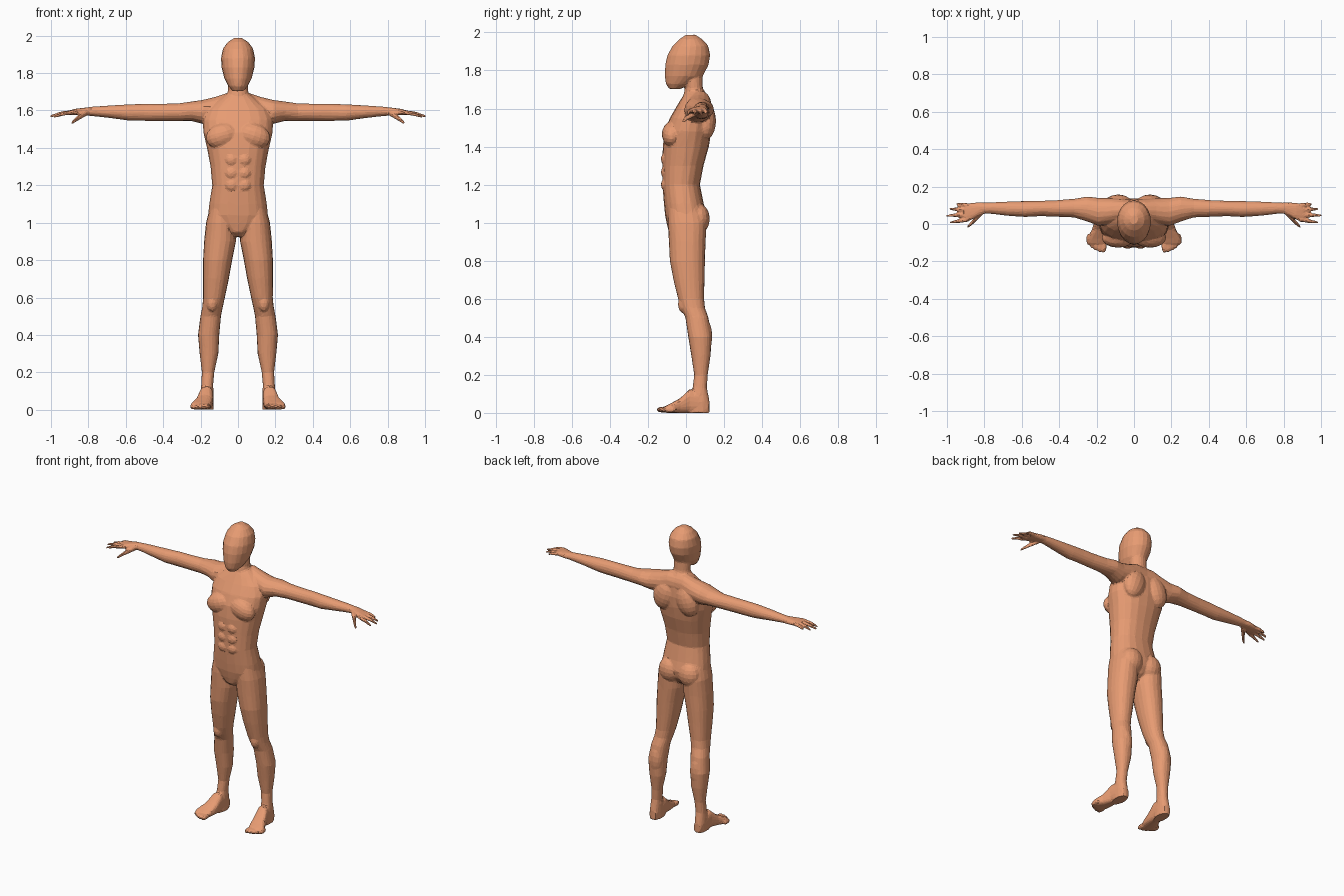
import bpy, bmesh, math
from mathutils import Vector, Matrix

bm = bmesh.new()
X, Y, Z = Vector((1, 0, 0)), Vector((0, 1, 0)), Vector((0, 0, 1))


def loft(rings, u, v, n=2.0, sides=20):
    """Closed skin through (centre, radius_u, radius_v) superellipse rings."""
    loops = []
    for c, ru, rv in rings:
        loop = []
        for i in range(sides):
            a = 2 * math.pi * i / sides
            ca, sa = math.cos(a), math.sin(a)
            p = Vector(c) + u * ru * math.copysign(abs(ca) ** (2 / n), ca)
            p += v * rv * math.copysign(abs(sa) ** (2 / n), sa)
            p.z = max(p.z, 0.0)
            loop.append(bm.verts.new(p))
        loops.append(loop)
    for a, b in zip(loops, loops[1:]):
        for i in range(sides):
            j = (i + 1) % sides
            bm.faces.new((a[i], a[j], b[j], b[i]))
    bm.faces.new(loops[0])
    bm.faces.new(loops[-1])


def column(rows, s=1, n=2.0):
    """Upright form, rows of (z, centre x, half width, front y, back y)."""
    loft([((s * cx, (f + b) / 2, z), rx, (b - f) / 2) for z, cx, rx, f, b in rows], X, Y, n)


def limb(rows, s, n=2.0, sides=16):
    """Sideways form, rows of (x, y, z, radius y, radius z)."""
    loft([((s * x, y, z), ry, rz) for x, y, z, ry, rz in rows], Y, Z, n, sides)


def muscle(s, c, r, tilt=0):
    m = Matrix.Translation((s * c[0], c[1], c[2])) @ Matrix.Rotation(s * tilt, 4, 'Y')
    bmesh.ops.create_uvsphere(bm, u_segments=16, v_segments=10, radius=1,
                              matrix=m @ Matrix.Diagonal((*r, 1)))


# head
column([(1.703, 0, .028, -.088, -.03), (1.73, 0, .052, -.106, .03),
        (1.77, 0, .073, -.111, .088), (1.83, 0, .088, -.109, .119),
        (1.88, 0, .091, -.098, .127), (1.93, 0, .081, -.07, .117),
        (1.965, 0, .056, -.035, .085), (1.988, 0, .02, 0, .05)])
# neck
column([(1.58, 0, .07, -.03, .12), (1.66, 0, .06, -.015, .105),
        (1.71, 0, .054, -.005, .088), (1.80, 0, .054, -.02, .085)])
# torso
column([(.925, 0, .025, -.06, .03), (.95, 0, .06, -.09, .07), (.99, 0, .125, -.1, .1),
        (1.04, 0, .16, -.11, .11), (1.10, 0, .154, -.116, .093), (1.20, 0, .138, -.124, .073),
        (1.30, 0, .147, -.124, .092), (1.40, 0, .166, -.122, .12), (1.48, 0, .185, -.112, .133),
        (1.55, 0, .188, -.085, .136), (1.61, 0, .165, -.05, .13), (1.66, 0, .1, -.02, .115),
        (1.69, 0, .06, 0, .1)], n=2.3)

for s in (1, -1):
    # trapezius, shoulder and arm
    limb([(0, .075, 1.62, .055, .072), (.06, .075, 1.62, .058, .074), (.12, .07, 1.605, .068, .068),
          (.19, .065, 1.592, .075, .064), (.25, .08, 1.596, .067, .052), (.32, .085, 1.591, .05, .047),
          (.42, .083, 1.59, .044, .046), (.50, .083, 1.59, .041, .046), (.58, .08, 1.589, .043, .044),
          (.68, .082, 1.593, .038, .034), (.76, .085, 1.595, .031, .027), (.82, .085, 1.595, .028, .021)], s)
    # palm
    limb([(.79, .086, 1.595, .027, .021), (.83, .08, 1.594, .036, .02),
          (.87, .067, 1.592, .046, .017), (.905, .062, 1.587, .046, .013)], s, 2.5)
    # fingers
    for y0, tip in ((.1, (.95, .107, 1.575)), (.076, (.988, .08, 1.57)),
                    (.05, (1.004, .045, 1.569)), (.024, (.984, .008, 1.566))):
        a, b = Vector((.885, y0, 1.591)), Vector(tip)
        m = a.lerp(b, .55) + Vector((0, 0, .004))
        limb([(*a, .012, .013), (*m, .011, .011), (*b, .007, .007)], s, sides=8)
    # thumb
    limb([(.81, .065, 1.588, .018, .018), (.85, .025, 1.565, .017, .017),
          (.872, 0, 1.547, .013, .013), (.892, -.017, 1.531, .008, .008)], s, sides=8)
    # leg
    column([(1.10, .09, .055, -.09, .07), (1.0, .092, .079, -.095, .108), (.9, .096, .085, -.09, .103),
            (.8, .109, .078, -.085, .1), (.7, .118, .069, -.066, .097), (.6, .128, .058, -.042, .095),
            (.55, .136, .055, -.025, .1), (.5, .146, .055, -.003, .118), (.4, .157, .057, .012, .135),
            (.3, .155, .05, .028, .129), (.2, .16, .033, .043, .114), (.13, .165, .032, .035, .11),
            (.06, .167, .036, .01, .124), (0, .166, .036, 0, .125)], s, 2.2)
    # foot
    loft([((s * x, y, h / 2), w, h / 2) for x, y, w, h in
          ((.166, .12, .025, .06), (.167, .06, .037, .11), (.17, .02, .038, .125),
           (.18, -.03, .045, .078), (.197, -.08, .055, .05), (.2, -.105, .05, .038))], X, Z, 2.8)
    # toes
    for i in range(5):
        t = i / 4
        muscle(s, (.163 + .08 * t, -.118 + .035 * t * t, .017),
               (.017 - .005 * t, .038 - .006 * t, .016))
    # chest, shoulder blade, buttock
    muscle(s, (.085, -.075, 1.465), (.09, .052, .065), .3)
    muscle(s, (.085, .105, 1.535), (.075, .053, .1), -.3)
    muscle(s, (.072, .065, 1.02), (.075, .06, .08))
    # abdominals
    for z in (1.2, 1.265, 1.335):
        muscle(s, (.034, -.112, z), (.034, .02, .031))
    # kneecap, calf, ankle
    muscle(s, (.138, -.015, .57), (.03, .027, .045))
    muscle(s, (.15, .095, .4), (.045, .043, .1))
    muscle(s, (.165, .075, .1), (.037, .02, .025))

bmesh.ops.recalc_face_normals(bm, faces=bm.faces[:])
mesh = bpy.data.meshes.new("body")
bm.to_mesh(mesh)
bm.free()
body = bpy.data.objects.new("body", mesh)
bpy.context.collection.objects.link(body)

# fuse all parts into one skin, soften the joins, reduce to flat facets
fuse = body.modifiers.new("fuse", 'REMESH')
fuse.mode, fuse.voxel_size = 'VOXEL', .006
soft = body.modifiers.new("soften", 'SMOOTH')
soft.factor, soft.iterations = .5, 4
facet = body.modifiers.new("facet", 'DECIMATE')
facet.ratio = .05

skin = bpy.data.materials.new("orange")
skin.diffuse_color = (.8, .33, .17, 1)
mesh.materials.append(skin)
